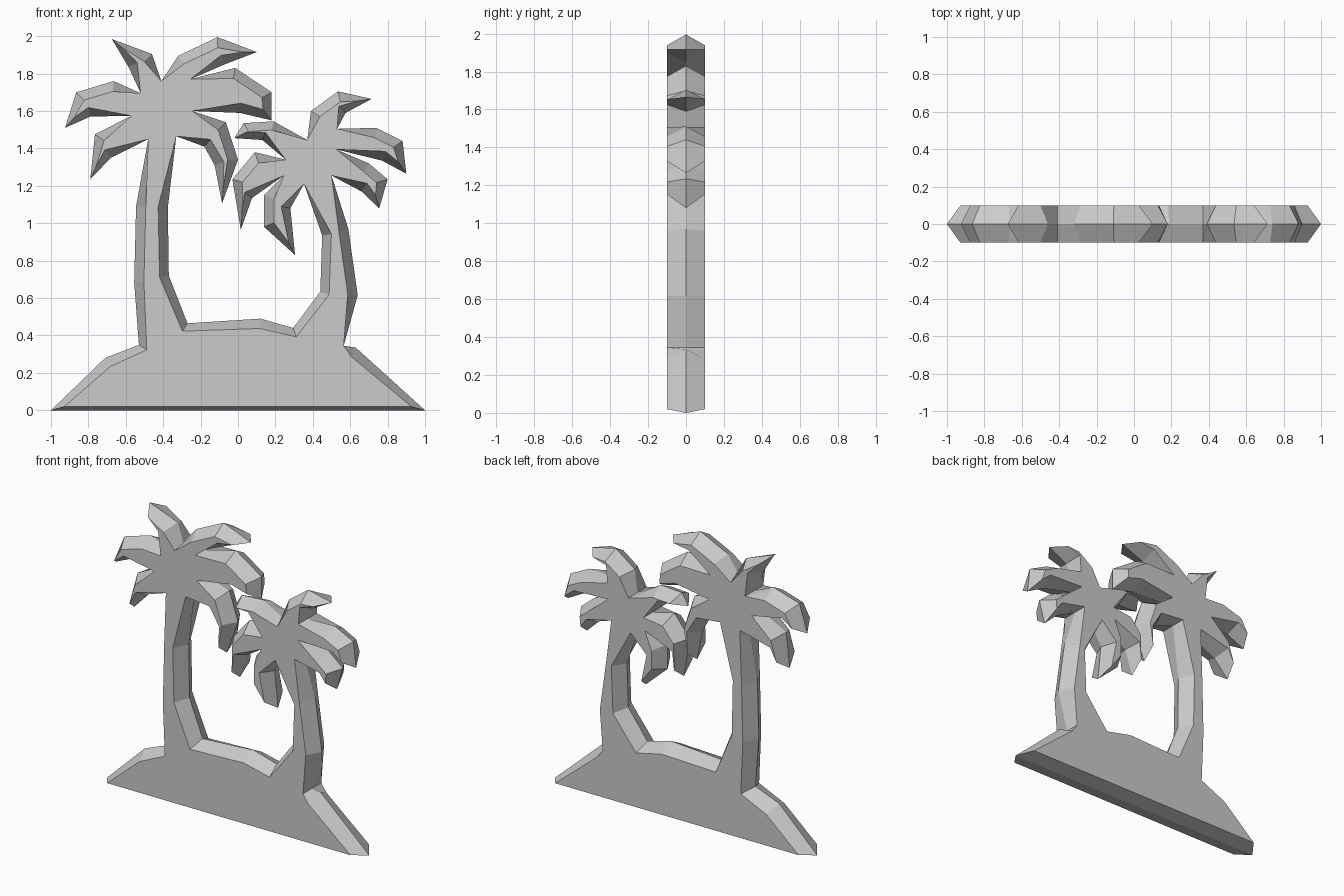
import bpy, bmesh, math
from mathutils import Vector
from mathutils.geometry import intersect_line_line_2d

if "Cube" in bpy.data.objects:
    bpy.data.objects.remove(bpy.data.objects["Cube"])

HALF = 0.1      # half thickness
INSET = 0.052   # how far the flat faces sit inside the middle outline

# Silhouette, clockwise, one short run per part
left_bank = [(-1, 0), (-.71, .28), (-.53, .35)]
left_trunk_outer = [(-.555, .685), (-.545, 1.09), (-.48, 1.45)]
left_fronds = [
    [(-.68, 1.35), (-.79, 1.235), (-.765, 1.475), (-.57, 1.575)],
    [(-.79, 1.57), (-.925, 1.51), (-.865, 1.70), (-.665, 1.76), (-.52, 1.695)],
    [(-.585, 1.835), (-.675, 1.985), (-.46, 1.905), (-.41, 1.76)],
    [(-.32, 1.895), (-.11, 1.995), (.10, 1.915), (-.07, 1.85), (-.255, 1.77)],
    [(-.015, 1.83), (.18, 1.70), (.18, 1.55), (.01, 1.59), (-.245, 1.60)],
    [(-.065, 1.54), (0, 1.34), (-.085, 1.107), (-.125, 1.31), (-.18, 1.41), (-.33, 1.465)],
]
left_trunk_inner = [(-.375, 1.085), (-.37, .72), (-.27, .465)]
island_top = [(.12, .49), (.295, .44)]
right_trunk_inner = [(.44, .635), (.45, .935), (.353, 1.21)]
right_fronds = [
    [(.28, 1.08), (.305, .83), (.14, .98), (.14, 1.15), (.245, 1.255)],
    [(.075, 1.135), (.015, .965), (-.03, 1.235), (.09, 1.38), (.255, 1.34)],
    [(.13, 1.445), (-.02, 1.455), (.03, 1.535), (.19, 1.545), (.37, 1.445)],
    [(.39, 1.60), (.535, 1.705), (.715, 1.665), (.575, 1.59), (.53, 1.505)],
    [(.74, 1.51), (.88, 1.44), (.90, 1.265), (.77, 1.335), (.525, 1.395)],
    [(.70, 1.32), (.80, 1.235), (.755, 1.08), (.66, 1.17), (.50, 1.255)],
]
right_trunk_outer = [(.59, .97), (.64, .615), (.565, .345)]
right_bank = [(.63, .335), (1, 0)]

outline = left_bank + left_trunk_outer + sum(left_fronds, []) + left_trunk_inner
outline += island_top + right_trunk_inner + sum(right_fronds, [])
outline += right_trunk_outer + right_bank
outline = [Vector(p) for p in outline]
n = len(outline)


def inset_shift(i):
    """Mitred inset; deep notches between fronds stay in place."""
    a, p, b = outline[i - 1], outline[i], outline[(i + 1) % n]
    e1, e2 = (p - a).normalized(), (b - p).normalized()
    cross = e1.x * e2.y - e1.y * e2.x
    turn = math.degrees(math.atan2(cross, e1.dot(e2)))
    if turn > 90:
        return Vector((0, 0))
    n1, n2 = Vector((e1.y, -e1.x)), Vector((e2.y, -e2.x))
    d1 = 0.03 if a.y == p.y == 0 else INSET
    d2 = 0.03 if b.y == p.y == 0 else INSET
    if abs(cross) < 0.05:
        shift = n1 * INSET
    else:
        shift = Vector((d1 * n2.y - d2 * n1.y, d2 * n1.x - d1 * n2.x)) / cross
    limit = 0.05 if turn > 20 else 0.075
    if shift.length > limit:
        shift *= limit / shift.length
    return shift


def inner_points():
    return [p + s for p, s in zip(outline, shifts)]


# Ease the inset wherever a thin frond would make it cross itself
shifts = [inset_shift(i) for i in range(n)]
for _ in range(25):
    pts = inner_points()
    crossing = set()
    for i in range(n):
        for j in range(i + 2, n):
            if (j + 1) % n == i:
                continue
            ends = (i, (i + 1) % n, j, (j + 1) % n)
            if intersect_line_line_2d(*[pts[k] for k in ends]):
                crossing.update(ends)
    if not crossing:
        break
    for k in crossing:
        shifts[k] = shifts[k] * 0.88
inner = inner_points()

# Solid: front face, wide middle ring, back face
bm = bmesh.new()
front, middle, back = [
    [bm.verts.new((p.x, y, p.y)) for p in pts]
    for pts, y in ((inner, -HALF), (outline, 0), (inner, HALF))]
caps = [bm.faces.new(front), bm.faces.new(back[::-1])]
for ring_a, ring_b in ((front, middle), (middle, back)):
    for i in range(n):
        j = (i + 1) % n
        bm.faces.new((ring_a[i], ring_b[i], ring_b[j], ring_a[j]))
bmesh.ops.recalc_face_normals(bm, faces=bm.faces)
mesh = bpy.data.meshes.new("palm_island")
bm.to_mesh(mesh)
bm.free()
bpy.context.collection.objects.link(bpy.data.objects.new("palm_island", mesh))
